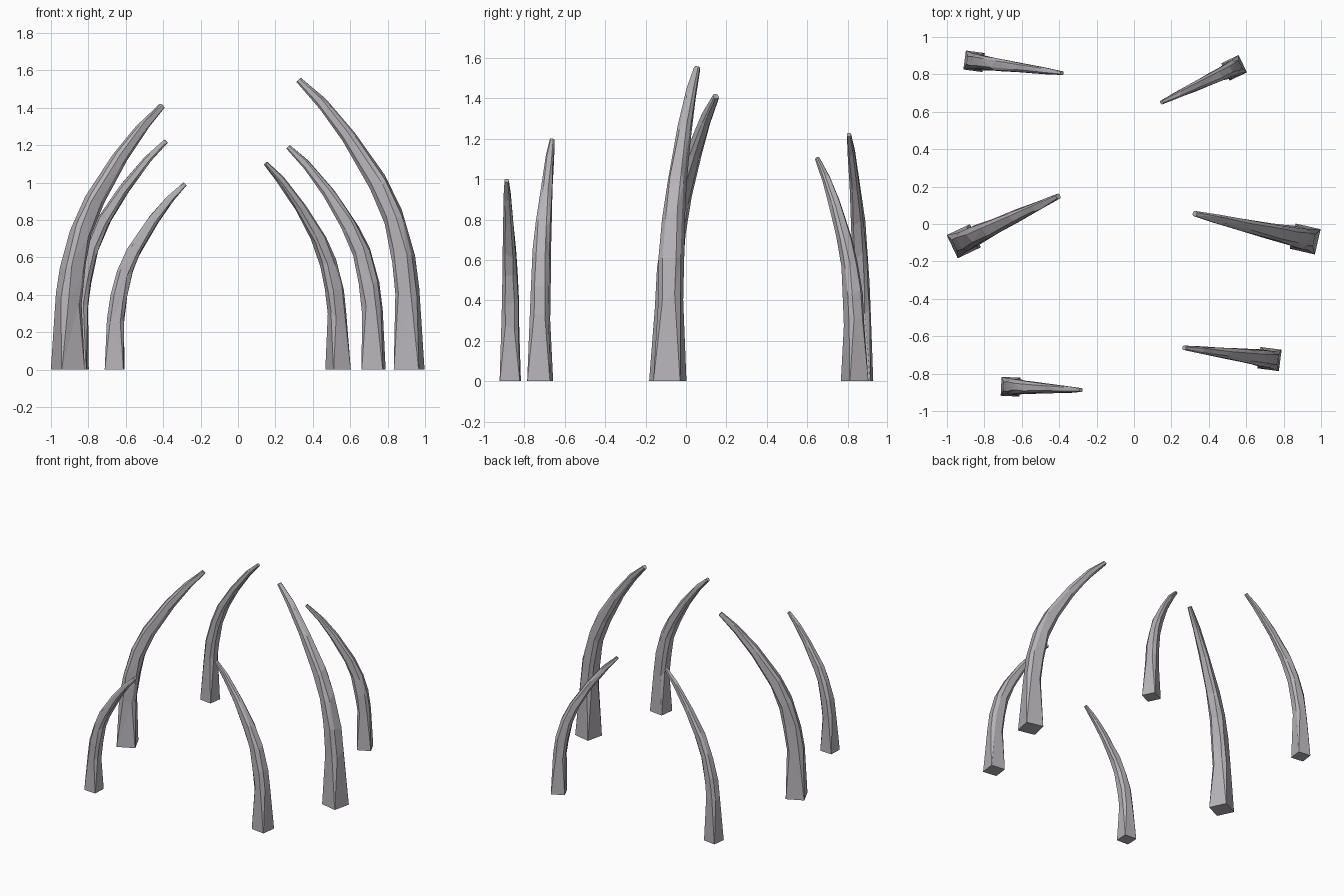
import bpy, bmesh, math, random
from mathutils import Vector

if "Cube" in bpy.data.objects:
    bpy.data.objects.remove(bpy.data.objects["Cube"])

bone = bpy.data.materials.new("grey_bone")
bone.diffuse_color = (0.47, 0.45, 0.48, 1)
bone.use_nodes = True
bone.node_tree.nodes["Principled BSDF"].inputs["Base Color"].default_value = bone.diffuse_color

# Shared rib profile for height 1:
# inward reach, height, half depth, half breadth, corner cut
RINGS = [
    (0.000, 0.00, 0.050, 0.050, 0.02),
    (0.006, 0.27, 0.044, 0.041, 0.45),
    (0.022, 0.39, 0.043, 0.040, 0.40),
    (0.054, 0.52, 0.039, 0.036, 0.50),
    (0.108, 0.64, 0.034, 0.031, 0.40),
    (0.205, 0.79, 0.027, 0.024, 0.50),
    (0.300, 0.91, 0.019, 0.017, 0.40),
    (0.384, 0.993, 0.011, 0.010, 0.45),
]


def rib(name, base, tip, height, width):
    """Tapered, faceted rib curving from base to above tip (x, y)."""
    d = Vector((tip[0] - base[0], tip[1] - base[1], 0))
    reach = d.length
    d.normalize()
    side = Vector((-d.y, d.x, 0))
    up = Vector((0, 0, 1))
    fat = width / 0.1
    centres = [d * (u / 0.384 * reach) + up * (z * height) for u, z, *_ in RINGS]
    bm = bmesh.new()
    loops = []
    for i, (u, z, a, b, c) in enumerate(RINGS):
        # ring stands square to the path, flat on the ground at the base
        t = up if i == 0 else (centres[min(i + 1, len(RINGS) - 1)] - centres[i - 1]).normalized()
        n = side.cross(t)
        k = 1 - c
        octagon = [(1, -k), (1, k), (k, 1), (-k, 1), (-1, k), (-1, -k), (-k, -1), (k, -1)]
        loop = []
        for p, q in octagon:
            j = 0 if i == 0 else 0.07
            p += random.uniform(-j, j)
            q += random.uniform(-j, j)
            slide = 0 if i in (0, len(RINGS) - 1) else random.uniform(-0.022, 0.022) * height
            loop.append(bm.verts.new(centres[i] + n * (p * a * fat) + side * (q * b * fat) + t * slide))
        loops.append(loop)
    for lo, hi in zip(loops, loops[1:]):
        for k in range(8):
            m = (k + 1) % 8
            bm.faces.new((lo[k], lo[m], hi[m], hi[k]))
    bm.faces.new(loops[0])
    bm.faces.new(loops[-1])
    bmesh.ops.recalc_face_normals(bm, faces=bm.faces[:])
    bmesh.ops.triangulate(bm, faces=bm.faces[:])
    mesh = bpy.data.meshes.new(name)
    bm.to_mesh(mesh)
    bm.free()
    mesh.materials.append(bone)
    ob = bpy.data.objects.new(name, mesh)
    ob.location = (base[0], base[1], 0)
    bpy.context.collection.objects.link(ob)


random.seed(4)
# Three ribs on each side, leaning inwards
rib("left_back_rib", (-0.855, 0.87), (-0.385, 0.807), 1.23, 0.102)
rib("left_middle_rib", (-0.910, -0.092), (-0.405, 0.148), 1.42, 0.137)
rib("left_front_rib", (-0.660, -0.870), (-0.283, -0.888), 1.00, 0.101)
rib("right_back_rib", (0.535, 0.835), (0.148, 0.650), 1.11, 0.103)
rib("right_middle_rib", (0.915, -0.080), (0.325, 0.055), 1.56, 0.138)
rib("right_front_rib", (0.725, -0.722), (0.268, -0.662), 1.20, 0.115)
